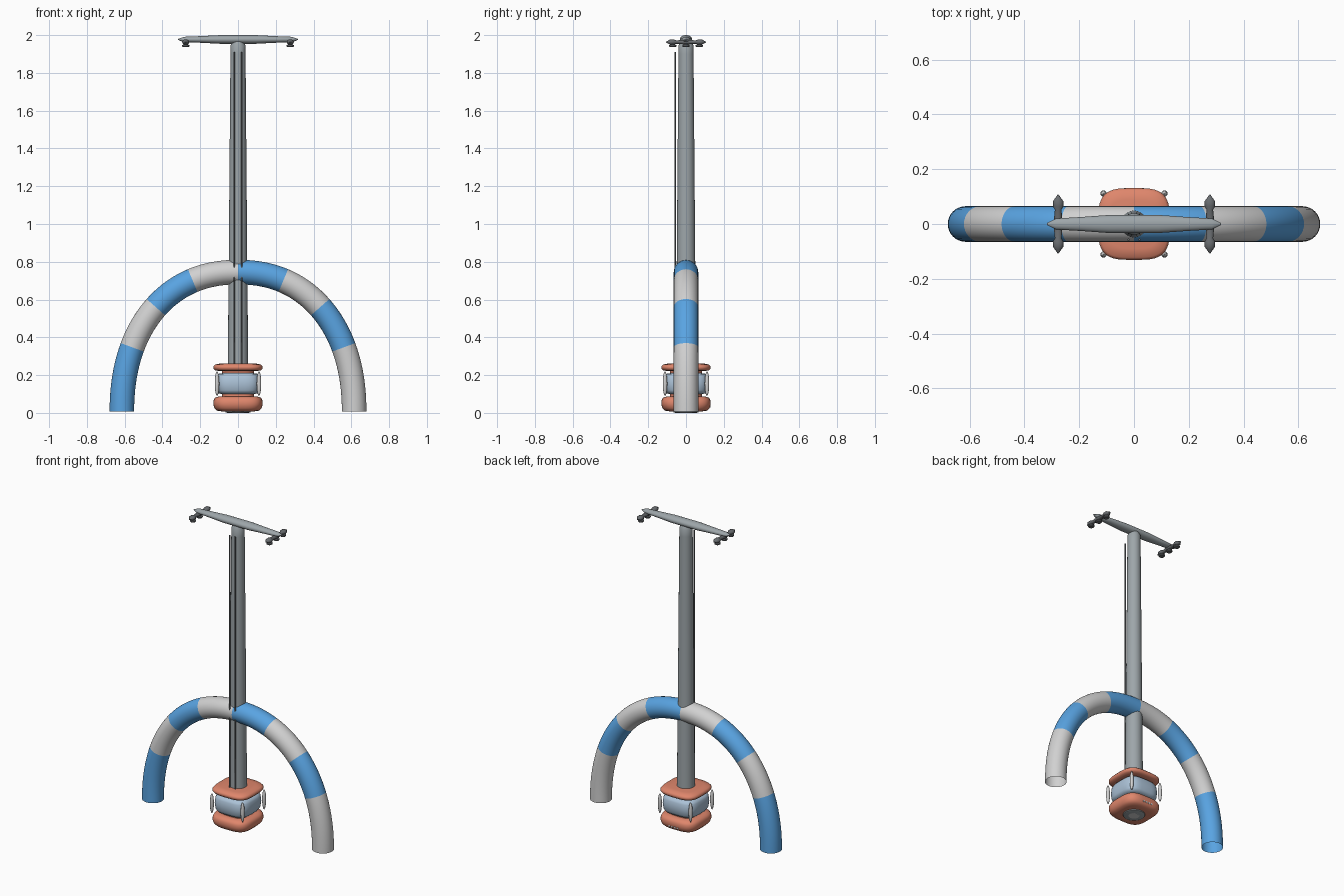
import bpy, bmesh, math
from mathutils import Matrix

if "Cube" in bpy.data.objects:
    bpy.data.objects.remove(bpy.data.objects["Cube"])


def mat(name, r, g, b):
    m = bpy.data.materials.new(name)
    m.diffuse_color = (r, g, b, 1)
    m.use_nodes = True
    m.node_tree.nodes["Principled BSDF"].inputs["Base Color"].default_value = m.diffuse_color
    return m


BLUE = mat("sky blue", 0.10, 0.37, 0.76)
LIGHT = mat("light grey", 0.64, 0.64, 0.64)
ORANGE = mat("terracotta", 0.74, 0.24, 0.15)
GREY = mat("steel grey", 0.34, 0.38, 0.40)
PALE = mat("pale blue", 0.41, 0.54, 0.68)
DARK = mat("dark grey", 0.14, 0.15, 0.16)


def skin(name, rings, mats, cap=True, angle=40, pick=None):
    """Join rings of points into a surface; pick(ring index) gives a material index."""
    bm = bmesh.new()
    vs = [[bm.verts.new(p) for p in r] for r in rings]
    n = len(rings[0])
    for i in range(len(vs) - 1):
        for j in range(n):
            k = (j + 1) % n
            f = bm.faces.new((vs[i][j], vs[i][k], vs[i + 1][k], vs[i + 1][j]))
            f.material_index = pick(i) if pick else 0
    if cap:
        bm.faces.new(vs[0][::-1])
        bm.faces.new(vs[-1])
    bmesh.ops.recalc_face_normals(bm, faces=bm.faces)
    me = bpy.data.meshes.new(name)
    bm.to_mesh(me)
    bm.free()
    for m in mats:
        me.materials.append(m)
    ob = bpy.data.objects.new(name, me)
    bpy.context.collection.objects.link(ob)
    bpy.ops.object.select_all(action='DESELECT')
    ob.select_set(True)
    bpy.context.view_layer.objects.active = ob
    bpy.ops.object.shade_smooth_by_angle(angle=math.radians(angle))
    return ob


def sgnpow(v, p):
    return math.copysign(abs(v) ** p, v)


def lathe(name, prof, m, n=24, loc=(0, 0, 0), axis='Z', power=2.0, sx=1, sy=1, angle=40):
    """Sweep (radius, height) pairs round an axis; power > 2 squares the section."""
    rot = {'Z': Matrix(), 'X': Matrix.Rotation(math.pi / 2, 4, 'Y'),
           'Y': Matrix.Rotation(-math.pi / 2, 4, 'X')}[axis]
    tr = Matrix.Translation(loc) @ rot
    rings = []
    for r, h in prof:
        ring = []
        for j in range(n):
            a = 2 * math.pi * j / n
            c = Matrix.Translation((sx * r * sgnpow(math.cos(a), 2 / power),
                                    sy * r * sgnpow(math.sin(a), 2 / power), h))
            ring.append((tr @ c).translation)
        rings.append(ring)
    return skin(name, rings, [m], angle=angle)


# Striped arch: open tube along a slightly squared half ellipse
A, H, R, P = 0.615, 0.745, 0.065, 2.2


def arch_point(t):
    return A * -sgnpow(math.cos(t), 2 / P), H * abs(math.sin(t)) ** (2 / P)


def t_of_x(x):
    return math.acos(min(1, max(-1, -sgnpow(x / A, P / 2))))


stops = [t_of_x(x) for x in (-A, -0.56, -0.435, -0.24, 0, 0.24, 0.435, 0.56, A)]
STEPS = 10
ts = [stops[s] + (stops[s + 1] - stops[s]) * k / STEPS
      for s in range(8) for k in range(STEPS)] + [math.pi]
rings = []
for i, t in enumerate(ts):
    x, z = arch_point(t)
    x0, z0 = arch_point(max(t - 0.02, 0))
    x1, z1 = arch_point(min(t + 0.02, math.pi))
    L = math.hypot(x1 - x0, z1 - z0)
    nx, nz = -(z1 - z0) / L, (x1 - x0) / L
    if i in (0, len(ts) - 1):
        nx, nz, z = (-1 if i == 0 else 1), 0, 0.008
    ring = []
    for j in range(32):
        a = 2 * math.pi * j / 32
        ring.append((x + nx * R * math.cos(a), R * math.sin(a), z + nz * R * math.cos(a)))
    rings.append(ring)
skin("striped_arch", rings, [BLUE, LIGHT], cap=False, pick=lambda i: (i // STEPS) % 2)

# Tapered mast
lathe("mast", [(0.055, 0.05), (0.054, 0.26), (0.049, 0.8), (0.04, 1.9),
               (0.04, 1.945), (0.03, 1.965)], GREY)

# Thin cables down the front of the mast
for i, (x, top) in enumerate(((-0.02, 1.91), (0.02, 1.91))):
    lathe(f"cable_{i}", [(0.004, 0.25), (0.004, top)], DARK, n=8, loc=(x, -0.057, 0))

# Top crossbar with pointed ends
bar = [(0.003, 0.318), (0.013, 0.300), (0.02, 0.285), (0.025, 0.2), (0.033, 0.09)]
lathe("crossbar", [(r, -h) for r, h in bar] + [(r, h) for r, h in bar[::-1]],
      GREY, loc=(0, 0, 1.977), axis='X', sx=0.7)

# Short cross arms with hanging insulators
arm = [(0.002, 0.107), (0.012, 0.093), (0.019, 0.083), (0.019, 0.064), (0.012, 0.052)]
for side in (-1, 1):
    x = side * 0.277
    tag = "left" if side < 0 else "right"
    lathe(f"cross_arm_{tag}", [(r, -h) for r, h in arm] + [(0.017, 0)]
          + [(r, h) for r, h in arm[::-1]], DARK, n=16, loc=(x, 0, 1.963), axis='Y', sy=0.75)
    for k, y in enumerate((-0.07, 0, 0.07)):
        lathe(f"insulator_{tag}_{k}", [(0.015, 1.936), (0.019, 1.94), (0.019, 1.947),
                                       (0.011, 1.950), (0.011, 1.965)],
              DARK, n=16, loc=(x, y, 0))

# Base housing: stacked rounded-square plates
S = 3.5
lathe("lower_plate", [(0.085, 0.008), (0.112, 0.012), (0.125, 0.025), (0.131, 0.045),
                      (0.130, 0.065), (0.122, 0.080), (0.10, 0.088)],
      ORANGE, n=48, power=S, angle=60)
lathe("upper_plate", [(0.10, 0.222), (0.122, 0.225), (0.131, 0.235), (0.131, 0.246),
                      (0.122, 0.256), (0.09, 0.262)], ORANGE, n=48, power=S, angle=60)
lathe("middle_block", [(0.085, 0.10), (0.107, 0.104), (0.116, 0.12), (0.12, 0.155),
                       (0.116, 0.19), (0.107, 0.206), (0.085, 0.21)],
      PALE, n=48, power=S, angle=60)
lathe("housing_core", [(0.085, 0.08), (0.085, 0.23)], ORANGE, n=48, power=S)

# Lens-shaped corner fins
fin = [(0.012 * math.cos(a), 0.155 + 0.065 * math.sin(a))
       for a in (math.radians(d) for d in range(-85, 86, 17))]
for i, (sx, sy) in enumerate(((-1, -1), (1, -1), (1, 1), (-1, 1))):
    lathe(f"corner_fin_{i}", fin, LIGHT, n=12, loc=(sx * 0.111, sy * 0.111, 0))

# Underside foot ring and hub
lathe("foot_ring", [(0.055, 0.0), (0.065, 0.003), (0.068, 0.012)], GREY, n=32)
lathe("foot_hub", [(0.033, -0.002), (0.035, 0.006)], LIGHT, n=24, loc=(0, 0, 0.002))

# Small vent slats on the back of the lower plate
for k in range(4):
    lathe(f"vent_slat_{k}", [(0.006, 0.118), (0.006, 0.131)], LIGHT, n=8,
          loc=(-0.03 + 0.02 * k, 0, 0.035), axis='Y')
